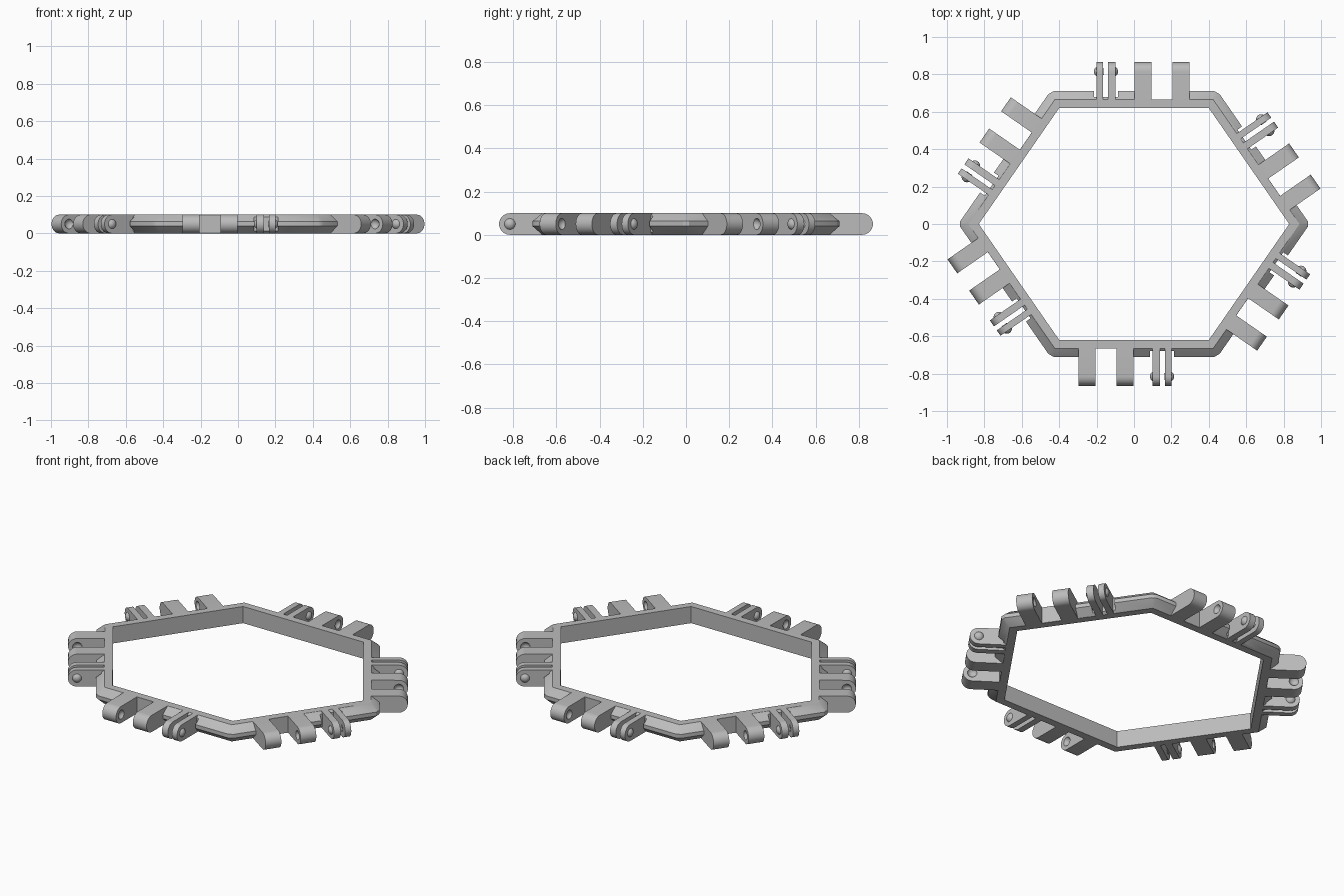
import bpy, bmesh, math
from mathutils import Matrix, Vector

if "Cube" in bpy.data.objects:
    bpy.data.objects.remove(bpy.data.objects["Cube"])

HEIGHT, MID = 0.1, 0.05
RIM, OUTER, PIVOT = 0.045, 0.09, 0.195   # distances outward from the inner wall
CORNERS = [Vector(c) for c in ((-0.4, 0.62), (0.4, 0.62), (0.83, 0),
                               (0.4, -0.62), (-0.4, -0.62), (-0.83, 0))]
SHIFTS = (0, 0.02, -0.02)                # slide of the hinge set along each side

grey = bpy.data.materials.new("light_grey")
grey.use_nodes = True
grey.diffuse_color = (0.5, 0.5, 0.5, 1)
grey.node_tree.nodes["Principled BSDF"].inputs["Base Color"].default_value = (0.5, 0.5, 0.5, 1)


def make_object(name, bm, matrix=None):
    bmesh.ops.recalc_face_normals(bm, faces=bm.faces)
    mesh = bpy.data.meshes.new(name)
    bm.to_mesh(mesh)
    bm.free()
    mesh.materials.append(grey)
    obj = bpy.data.objects.new(name, mesh)
    bpy.context.collection.objects.link(obj)
    if matrix:
        obj.matrix_world = matrix
    return obj


def carve(obj, cutter):
    """Subtract the cutter, keep the result and drop the cutter."""
    cutter.hide_render = True
    mod = obj.modifiers.new("cut", "BOOLEAN")
    mod.operation, mod.solver, mod.object = "DIFFERENCE", "EXACT", cutter
    bpy.context.view_layer.update()
    result = obj.evaluated_get(bpy.context.evaluated_depsgraph_get())
    mesh = bpy.data.meshes.new_from_object(result)
    obj.modifiers.clear()
    obj.data = mesh
    bpy.data.objects.remove(cutter)


def add_box(bm, low, high, matrix):
    low, high = Vector(low), Vector(high)
    fit = Matrix.Translation((low + high) / 2) @ Matrix.Diagonal((*(high - low), 1))
    bmesh.ops.create_cube(bm, size=1, matrix=matrix @ fit)


def add_sphere(bm, centre, radius):
    bmesh.ops.create_uvsphere(bm, u_segments=24, v_segments=16, radius=radius,
                              matrix=Matrix.Translation(centre))


def add_lug(bm, x0, x1, start):
    """Plate with a round outer end, spanning x0 to x1 along the side."""
    arc = [math.radians(-90 + 180 * i / 16) for i in range(17)]
    profile = [(start, HEIGHT), (start, 0)]
    profile += [(PIVOT + MID * math.cos(a), MID + MID * math.sin(a)) for a in arc]
    face = bm.faces.new([bm.verts.new((x0, y, z)) for y, z in profile])
    moved = bmesh.ops.extrude_face_region(bm, geom=[face])["geom"]
    verts = [v for v in moved if isinstance(v, bmesh.types.BMVert)]
    bmesh.ops.translate(bm, verts=verts, vec=(x1 - x0, 0, 0))


def side_axes(i):
    along = (CORNERS[(i + 1) % 6] - CORNERS[i % 6]).normalized()
    return along, Vector((-along.y, along.x))


def side_matrix(i):
    """Local x runs along the side, y outward, z up, from the inner wall."""
    along, out = side_axes(i)
    mid = (CORNERS[i] + CORNERS[(i + 1) % 6]) / 2 + along * SHIFTS[i % 3]
    return Matrix(((along.x, out.x, 0, mid.x), (along.y, out.y, 0, mid.y),
                   (0, 0, 1, 0), (0, 0, 0, 1)))


def ring_loop(bm, offset, z, chamfer):
    """Hexagon moved outward with each corner cut off by the chamfer."""
    loop = []
    for i, corner in enumerate(CORNERS):
        a0, n0 = side_axes(i - 1 if i else 5)
        a1, n1 = side_axes(i)
        tip = corner + (n0 + n1) * offset / (1 + n0.dot(n1))
        for p in (tip - a0 * chamfer, tip + a1 * chamfer):
            loop.append(bm.verts.new((p.x, p.y, z)))
    return loop


# Six-sided frame with a bevelled outer edge
bm = bmesh.new()
section = [(0, 0, 0), (RIM, 0, 0), (OUTER, 0.04, 0.018),
           (OUTER, 0.063, 0.018), (RIM, HEIGHT, 0), (0, HEIGHT, 0)]
loops = [ring_loop(bm, *row) for row in section]
for k, lower in enumerate(loops):
    upper = loops[(k + 1) % len(loops)]
    for j in range(12):
        n = (j + 1) % 12
        bm.faces.new((lower[j], lower[n], upper[n], upper[j]))
bmesh.ops.remove_doubles(bm, verts=bm.verts, dist=0.0001)
bmesh.ops.dissolve_degenerate(bm, edges=bm.edges, dist=0.0001)
frame = make_object("hexagon_frame", bm)

# Clearance notches in the outer edge
bm = bmesh.new()
for i in range(6):
    m = side_matrix(i)
    add_box(bm, (-0.215, 0.06, -0.1), (-0.085, 0.15, 0.2), m)
    add_box(bm, (0.093, RIM + 0.001, -0.1), (0.207, 0.15, 0.2), m)
carve(frame, make_object("notch_cutter", bm))

# Hinge set on every side
for i in range(6):
    m = side_matrix(i)

    # Pair of thin plates with a round stud on each outer face
    bm = bmesh.new()
    add_lug(bm, -0.2, -0.161, RIM)
    add_lug(bm, -0.139, -0.1, RIM)
    for x in (-0.186, -0.114):
        add_sphere(bm, (x, PIVOT, MID), 0.029)
    # Trim the studs on the gap side
    inner = [v for v in bm.verts if -0.161 < v.co.x < -0.139]
    for v in inner:
        v.co.x = -0.165 if v.co.x < -0.15 else -0.135
    make_object(f"stud_plates_{i + 1}", bm, m)

    # Two thick tabs with facing round sockets
    for name, x0, x1, socket in (("near_tab", 0.003, 0.094, 0.106),
                                 ("far_tab", 0.206, 0.297, 0.194)):
        bm = bmesh.new()
        add_lug(bm, x0, x1, RIM)
        tab = make_object(f"{name}_{i + 1}", bm, m)
        bm = bmesh.new()
        add_sphere(bm, (socket, PIVOT, MID), 0.029)
        carve(tab, make_object("socket_cutter", bm, m))

# Smooth the round ends and keep the edges sharp
for obj in bpy.context.scene.objects:
    obj.select_set(obj.type == "MESH")
bpy.context.view_layer.objects.active = frame
bpy.ops.object.shade_smooth_by_angle(angle=math.radians(30))
